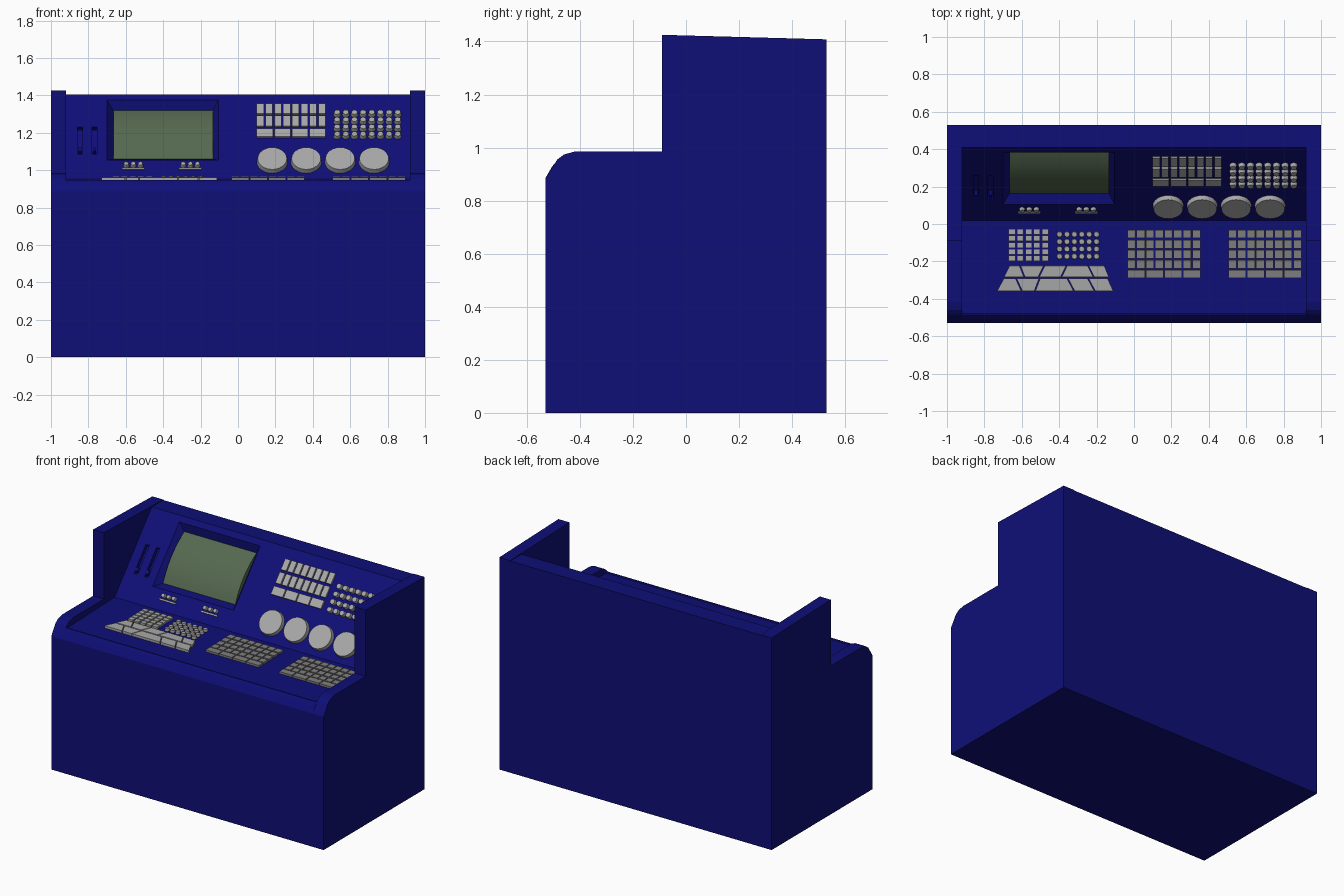
import bpy, bmesh, math
from mathutils import Matrix, Vector

if "Cube" in bpy.data.objects:
    bpy.data.objects.remove(bpy.data.objects["Cube"])


def material(name, rgb):
    m = bpy.data.materials.new(name)
    m.diffuse_color = (*rgb, 1)
    m.use_nodes = True
    m.node_tree.nodes["Principled BSDF"].inputs["Base Color"].default_value = m.diffuse_color
    return m


BLUE = material("cabinet_blue", (0.0045, 0.0045, 0.185))
GREEN = material("screen_green", (0.092, 0.14, 0.08))
GREY = material("key_grey", (0.39, 0.39, 0.39))
DARK = material("keypad_grey", (0.21, 0.21, 0.21))


def surface(p, q):
    """Frame on the plane through (y, z) points p and q: x, along, outward."""
    d = Vector((0, q[0] - p[0], q[1] - p[1])).normalized()
    n = Vector((1, 0, 0)).cross(d)
    m = Matrix((Vector((1, 0, 0)), d, n)).transposed().to_4x4()
    m.translation = (0, *p)
    return m


PANEL = surface((0.02, 0.955), (0.41, 1.405))
DESK = surface((0.02, 0.955), (0.52, 0.97)) @ Matrix.Rotation(math.radians(-0.6), 4, 'X')


def finish(name, bm, frame=None, mat=GREY, smooth=False):
    bmesh.ops.recalc_face_normals(bm, faces=bm.faces)
    me = bpy.data.meshes.new(name)
    bm.to_mesh(me)
    bm.free()
    ob = bpy.data.objects.new(name, me)
    bpy.context.collection.objects.link(ob)
    if frame:
        me.transform(frame)
    me.materials.append(mat)
    if smooth:
        bpy.context.view_layer.objects.active = ob
        ob.select_set(True)
        bpy.ops.object.shade_smooth_by_angle(angle=math.radians(35))
        ob.select_set(False)
    return ob


def loft(bm, low, high):
    """Closed solid between two matching outlines."""
    a = [bm.verts.new(p) for p in low]
    b = [bm.verts.new(p) for p in high]
    bm.faces.new(a)
    bm.faces.new(b)
    for i in range(len(a)):
        j = (i + 1) % len(a)
        bm.faces.new((a[i], a[j], b[j], b[i]))


def prism(bm, outline, z0, z1):
    loft(bm, [(x, y, z0) for x, y in outline], [(x, y, z1) for x, y in outline])


def rect(x0, x1, y0, y1):
    return [(x0, y0), (x1, y0), (x1, y1), (x0, y1)]


def side_extrude(name, profile, x0, x1):
    bm = bmesh.new()
    loft(bm, [(x0, y, z) for y, z in profile], [(x1, y, z) for y, z in profile])
    return finish(name, bm, mat=BLUE)


def keys(bm, x0, x1, y0, y1, cols, rows, gx=0.008, gy=0.009, h=0.012):
    """Grid of rectangular keys filling the given area."""
    px, py = (x1 - x0 + gx) / cols, (y1 - y0 + gy) / rows
    for c in range(cols):
        for r in range(rows):
            x, y = x0 + c * px, y0 + r * py
            prism(bm, rect(x, x + px - gx, y, y + py - gy), -0.002, h)


def knobs(bm, xs, ys, r_low, r_top, h, seg):
    for x in xs:
        for y in ys:
            bmesh.ops.create_cone(bm, cap_ends=True, segments=seg, radius1=r_low, radius2=r_top,
                                  depth=h + 0.002,
                                  matrix=Matrix.Translation((x, y, h / 2 - 0.001)))


def steps(a, d, n):
    return [a + d * i for i in range(n)]


# Cabinet: two stepped side walls and the body between them
wall = [(-0.53, 0), (-0.53, 0.885), (-0.485, 0.955), (-0.46, 0.974), (-0.42, 0.985),
        (-0.09, 0.985), (-0.09, 1.425), (0.53, 1.408), (0.53, 0)]
for side, label in ((-1, "left"), (1, "right")):
    side_extrude(label + "_side_wall", wall, side * 0.92, side * 1.0)
body = side_extrude("cabinet_body", [
    (-0.53, 0), (-0.53, 0.885), (-0.505, 0.928), (-0.49, 0.946), (-0.482, 0.946), (-0.478, 0.94),
    (0.02, 0.955), (0.41, 1.405), (0.53, 1.405), (0.53, 0)], -0.92, 0.92)

# Screen recess with tapered walls, and two slider slots
bm = bmesh.new()
hole, floor = (-0.70, -0.105, 0.13, 0.555), (-0.665, -0.135, 0.174, 0.515)
k = 1.5
grown = [f + (h - f) * k for h, f in zip(hole, floor)]
loft(bm, [(x, y, -0.042) for x, y in rect(*floor)],
     [(x, y, -0.042 + 0.042 * k) for x, y in rect(*grown)])
for x in (-0.845, -0.767):
    prism(bm, rect(x - 0.013, x + 0.013, 0.175, 0.365), -0.025, 0.02)
cutter = finish("recess_cutter", bm, PANEL, BLUE)
mod = body.modifiers.new("recesses", 'BOOLEAN')
mod.operation, mod.solver, mod.object = 'DIFFERENCE', 'EXACT', cutter
bpy.context.view_layer.objects.active = body
bpy.ops.object.modifier_apply(modifier=mod.name)
bpy.data.objects.remove(cutter)

# Slider handles in the slots
bm = bmesh.new()
for x in (-0.845, -0.767):
    prism(bm, rect(x - 0.009, x + 0.009, 0.19, 0.215), -0.026, 0.006)
finish("slider_handles", bm, PANEL, BLUE)

# Bulging screen, curved from bottom to top
bm = bmesh.new()
x0, x1, v0, v1 = floor
arc = [(v0 + (v1 - v0) * i / 12, -0.04 + 0.03 * (1 - (i / 6 - 1) ** 2)) for i in range(13)]
arc = [(v0, -0.045)] + arc + [(v1, -0.045)]
loft(bm, [(x0, v, w) for v, w in arc], [(x1, v, w) for v, w in arc])
finish("screen", bm, PANEL, GREEN, smooth=True)

# Small controls under the screen
bm = bmesh.new()
for x in (-0.56, -0.255):
    knobs(bm, steps(x - 0.038, 0.038, 3), [0.092], 0.016, 0.012, 0.018, 12)
    prism(bm, rect(x - 0.06, x + 0.06, 0.062, 0.072), -0.002, 0.008)
finish("screen_controls", bm, PANEL)

# Upper panel: key block, round buttons, dials
bm = bmesh.new()
keys(bm, 0.10, 0.468, 0.362, 0.522, 8, 2, 0.009, 0.016)
keys(bm, 0.10, 0.468, 0.288, 0.342, 4, 1)
finish("panel_keys", bm, PANEL)
bm = bmesh.new()
knobs(bm, steps(0.53, 0.0463, 8), steps(0.298, 0.051, 4), 0.02, 0.016, 0.022, 12)
finish("panel_round_buttons", bm, PANEL)
bm = bmesh.new()
knobs(bm, steps(0.183, 0.1815, 4), [0.12], 0.083, 0.078, 0.026, 24)
finish("dials", bm, PANEL, smooth=True)

# Desk: square keys, round buttons
bm = bmesh.new()
keys(bm, -0.67, -0.457, -0.218, -0.047, 5, 5, 0.009, 0.007)
finish("desk_square_keys", bm, DESK)
bm = bmesh.new()
knobs(bm, steps(-0.398, 0.0396, 6), steps(-0.193, 0.0393, 4), 0.016, 0.014, 0.014, 12)
finish("desk_round_buttons", bm, DESK)

# Desk: fan of slanted keys in two rows, each row (bottom x, top x) per divider
bm = bmesh.new()
rows = ((-0.378, -0.312, [(-0.734, -0.70), (-0.60, -0.63), (-0.53, -0.505), (-0.32, -0.355),
                          (-0.21, -0.245), (-0.108, -0.138)]),
        (-0.304, -0.243, [(-0.699, -0.668), (-0.585, -0.61), (-0.51, -0.48), (-0.39, -0.36),
                          (-0.215, -0.245), (-0.131, -0.156)]))
for y0, y1, cuts in rows:
    for (a, b), (c, d) in zip(cuts, cuts[1:]):
        g = 0.003
        prism(bm, [(a + g, y0), (c - g, y0), (d - g, y1), (b + g, y1)], -0.002, 0.014)
finish("desk_slanted_keys", bm, DESK)

# Desk: two large keypads with a wide bottom row
for x, label in ((-0.035, "middle"), (0.505, "right")):
    bm = bmesh.new()
    keys(bm, x, x + 0.39, -0.257, -0.052, 8, 4, 0.006, 0.01)
    keys(bm, x, x + 0.39, -0.309, -0.265, 4, 1, 0.006)
    finish(label + "_keypad", bm, DESK, DARK)
